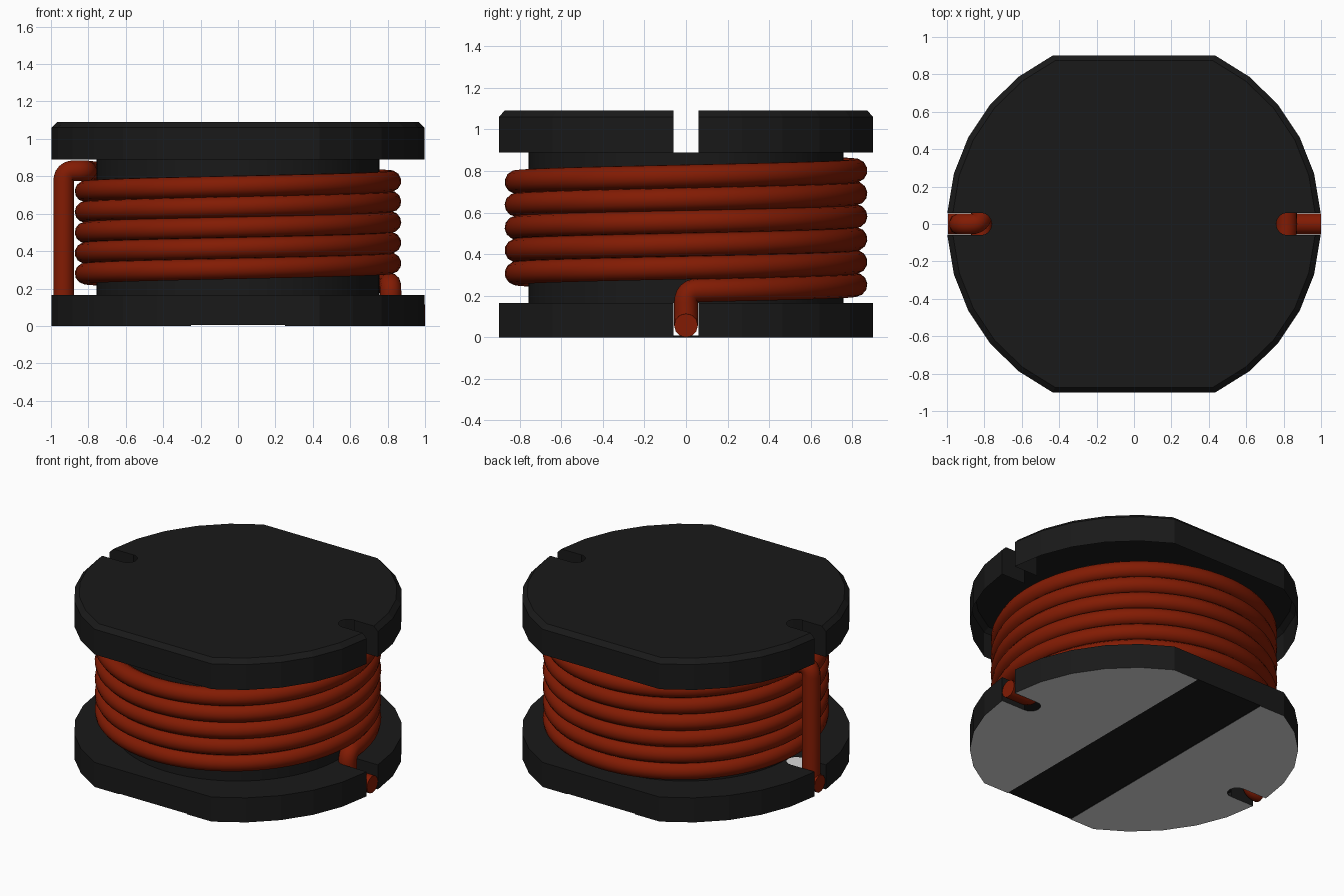
import bpy, bmesh
from math import sin, cos, pi, radians
from mathutils import Vector

cube = bpy.data.objects.get("Cube")
if cube:
    bpy.data.objects.remove(cube, do_unlink=True)


def material(name, color, rough=0.6):
    m = bpy.data.materials.new(name)
    m.use_nodes = True
    m.diffuse_color = (*color, 1)
    bsdf = m.node_tree.nodes["Principled BSDF"]
    bsdf.inputs["Base Color"].default_value = (*color, 1)
    bsdf.inputs["Roughness"].default_value = rough
    return m


FERRITE = material("black_ferrite", (0.01, 0.01, 0.01))
COPPER = material("red_enamel_copper", (0.225, 0.011, 0.001))
PAD = material("grey_pad_metal", (0.7, 0.7, 0.7))

SLOT = 0.06        # half width of the lead slots
SLOT_X = 0.82      # centre of the rounded slot end
PLATE = 0.004      # pad thickness


def half_outline(r):
    """Right half of the flange rim, from -y to +y, with its lead slot."""
    rim = [(r * cos(radians(a)), r * sin(radians(a)))
           for a in (64.2, 52, 39.9, 27.7, 15.6)]
    rim.append((r * 0.998, SLOT))
    arc = [(SLOT_X - SLOT * sin(pi * i / 8), -SLOT * cos(pi * i / 8)) for i in range(9)]
    return [(x, -y) for x, y in rim] + arc + rim[::-1]


def full_outline(r):
    half = half_outline(r)
    return half + [(-x, -y) for x, y in half]


def stack(name, layers, mats, hollow=False):
    """Join outlines at several heights, bottom first; the second material goes on the sides."""
    bm = bmesh.new()
    rings = [[bm.verts.new((x, y, z)) for x, y in pts] for pts, z in layers]
    base = bm.faces.new(rings[0][::-1])
    bm.faces.new(rings[-1])
    for low, high in zip(rings, rings[1:]):
        for i in range(len(low)):
            j = (i + 1) % len(low)
            side = bm.faces.new((low[i], low[j], high[j], high[i]))
            side.material_index = len(mats) - 1
    bmesh.ops.recalc_face_normals(bm, faces=bm.faces)
    if hollow:
        # The shell is open below and at the rounded slot ends
        ends = [f for f in bm.faces if
                all(abs(v.co.y) < SLOT + 0.001 and abs(v.co.x) < SLOT_X + 0.001
                    for v in f.verts)]
        bmesh.ops.delete(bm, geom=ends + [base], context='FACES_ONLY')
    me = bpy.data.meshes.new(name)
    bm.to_mesh(me)
    bm.free()
    for mat in mats:
        me.materials.append(mat)
    ob = bpy.data.objects.new(name, me)
    bpy.context.collection.objects.link(ob)


# Flanges
rim = full_outline(1)
stack("bottom_flange", [(rim, PLATE), (rim, 0.165)], [FERRITE], True)
stack("top_flange", [(rim, 0.89), (rim, 1.06), (full_outline(0.97), 1.09)], [FERRITE], True)

# Solder pads closing the bottom flange, and the bare strip between them
for side, label in ((1, "left"), (-1, "right")):
    half = half_outline(1)
    pts = [(0.25, half[0][1])] + half + [(0.25, half[-1][1])]
    pts = [(x * side, y * side) for x, y in pts]
    stack(label + "_pad", [(pts, 0), (pts, PLATE)], [PAD, FERRITE])
strip = [(-0.25, -0.9), (0.25, -0.9), (0.25, 0.9), (-0.25, 0.9)]
stack("bottom_strip", [(strip, PLATE), (strip, 2 * PLATE)], [FERRITE])

# Core
bpy.ops.mesh.primitive_cylinder_add(vertices=64, radius=0.757, depth=0.725,
                                    end_fill_type='NOTHING', location=(0, 0, 0.5275))
core = bpy.context.object
core.name = "core"
core.data.materials.append(FERRITE)
bpy.ops.object.shade_smooth_by_angle()


# Winding with both leads
def rounded(points, r):
    """Round the inner corners of a polyline."""
    out = [points[0]]
    for a, b, c in zip(points, points[1:], points[2:]):
        p, q = b + (a - b).normalized() * r, b + (c - b).normalized() * r
        for i in range(7):
            t = i / 6
            out.append(p * (1 - t) ** 2 + b * 2 * t * (1 - t) + q * t * t)
    return out + [points[-1]]


COIL_R, PITCH, COIL_Z, TURNS = 0.816, 0.11, 0.225, 5.5


def coil(t):
    a = 2 * pi * t
    return Vector((COIL_R * cos(a), COIL_R * sin(a), COIL_Z + PITCH * t))


steps = 350
first, last = 0.02, TURNS - 0.02
helix = [coil(first + (last - first) * i / steps) for i in range(steps + 1)]
start_lead = [Vector((1, 0, 0.057)), Vector((COIL_R, 0, 0.057)), coil(0), helix[0]]
top = coil(TURNS)
end_lead = [helix[-1], top, Vector((-0.932, 0, top.z)),
            Vector((-0.932, 0, 0.06)), Vector((-0.995, 0, 0.06))]
path = rounded(start_lead, 0.058) + helix[1:-1] + rounded(end_lead, 0.058)

curve = bpy.data.curves.new("winding", 'CURVE')
curve.dimensions = '3D'
curve.bevel_depth = 0.057
curve.bevel_resolution = 4
curve.use_fill_caps = True
spline = curve.splines.new('POLY')
spline.points.add(len(path) - 1)
for point, co in zip(spline.points, path):
    point.co = (*co, 1)
curve.materials.append(COPPER)
winding = bpy.data.objects.new("winding", curve)
bpy.context.collection.objects.link(winding)
bpy.ops.object.select_all(action='DESELECT')
winding.select_set(True)
bpy.context.view_layer.objects.active = winding
bpy.ops.object.convert(target='MESH')
bpy.ops.object.shade_smooth_by_angle(angle=radians(50))
